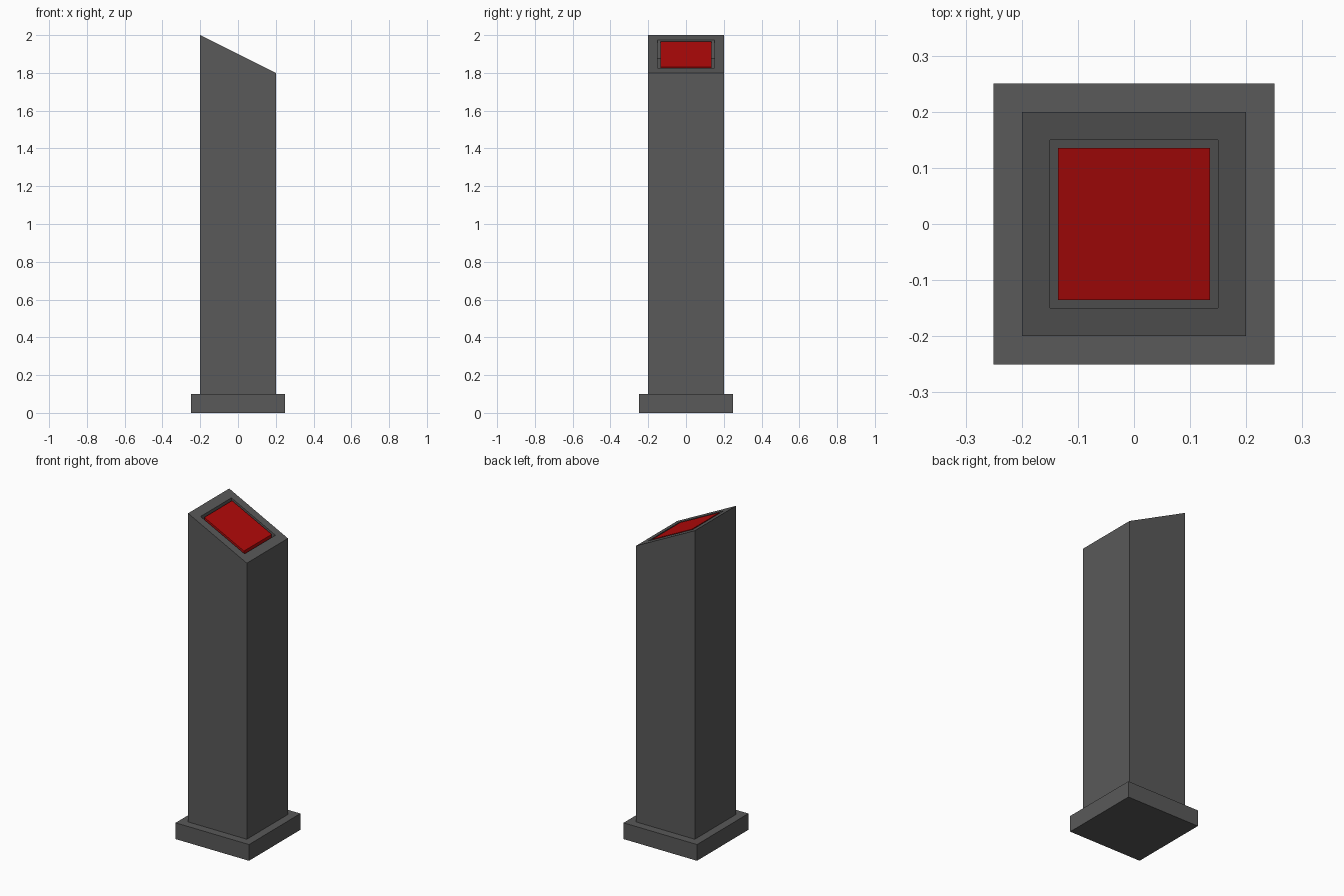
import bpy, bmesh

if "Cube" in bpy.data.objects:
    bpy.data.objects.remove(bpy.data.objects["Cube"])

SLOPE = -0.5   # top falls from z 2.0 at the left to 1.8 at the right
MID = 1.9


def ring(bm, half, z, slope=0.0):
    """Square loop around the axis, optionally sheared along x."""
    return [bm.verts.new((x * half, y * half, z + slope * x * half))
            for x, y in ((-1, -1), (1, -1), (1, 1), (-1, 1))]


def make_part(name, loops, color=None):
    """Skin a stack of square loops and cap both ends."""
    bm = bmesh.new()
    rings = [ring(bm, *l) for l in loops]
    for a, b in zip(rings, rings[1:]):
        for i in range(4):
            j = (i + 1) % 4
            bm.faces.new((a[i], a[j], b[j], b[i]))
    bm.faces.new(rings[0][::-1])
    bm.faces.new(rings[-1])
    bmesh.ops.recalc_face_normals(bm, faces=bm.faces)
    mesh = bpy.data.meshes.new(name)
    bm.to_mesh(mesh)
    bm.free()
    obj = bpy.data.objects.new(name, mesh)
    bpy.context.collection.objects.link(obj)
    mat = bpy.data.materials.new(name + "_paint")
    mat.diffuse_color = color
    mat.use_nodes = True
    mat.node_tree.nodes["Principled BSDF"].inputs["Base Color"].default_value = mat.diffuse_color
    mesh.materials.append(mat)
    return obj


GREY = (0.1, 0.1, 0.1, 1)
RED = (0.45, 0.003, 0.003, 1)

# Plinth
make_part("base", [(0.25, 0.0), (0.25, 0.1)], GREY)

# Column with slanted top, rim and square recess
make_part("column", [(0.2, 0.1), (0.2, MID, SLOPE), (0.15, MID, SLOPE),
                     (0.15, MID - 0.1, SLOPE)], GREY)

# Red panel seated in the recess
make_part("panel", [(0.135, MID - 0.1, SLOPE), (0.135, MID, SLOPE)], RED)
